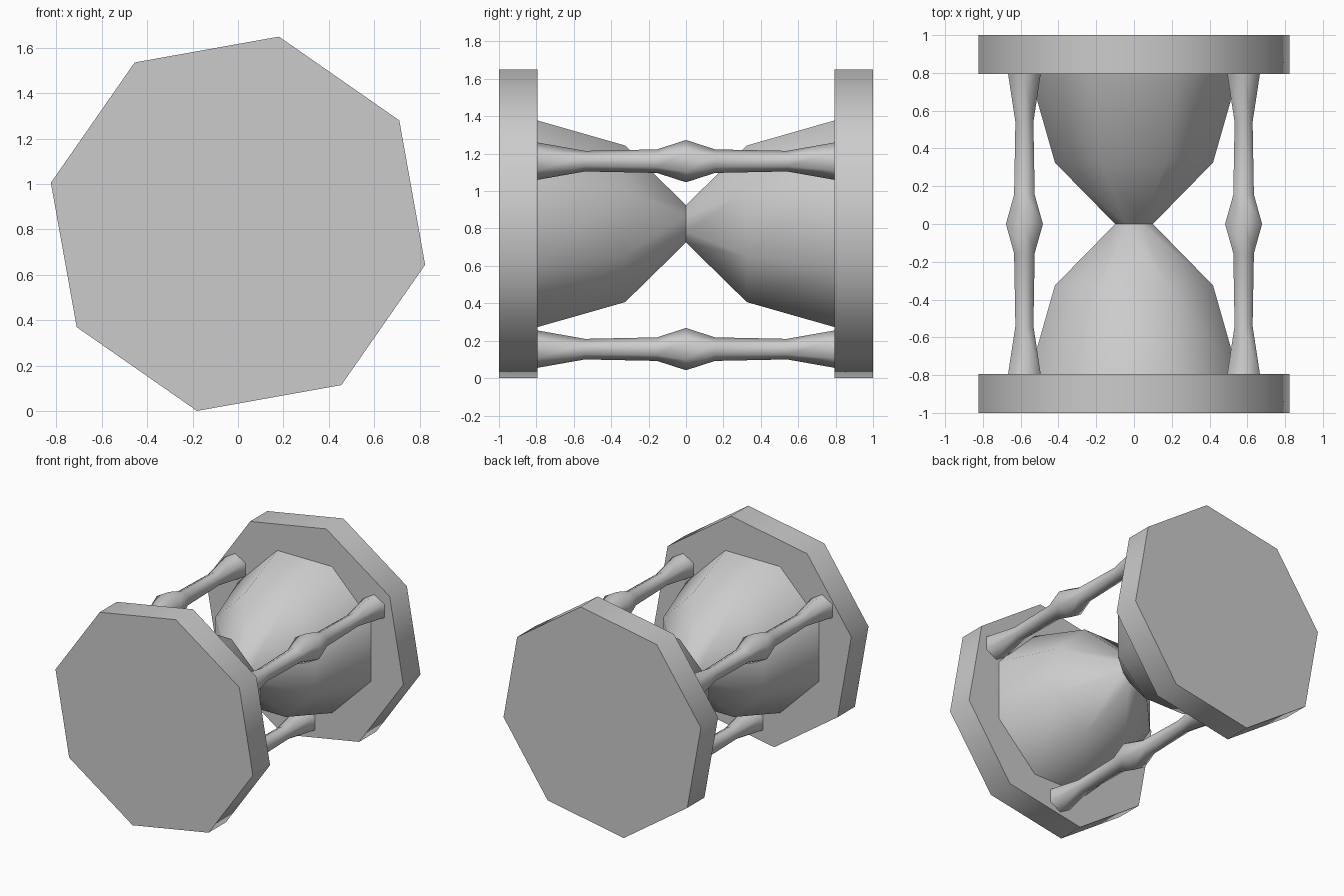
import bpy, bmesh
from math import cos, sin, radians, tau

if "Cube" in bpy.data.objects:
    bpy.data.objects.remove(bpy.data.objects["Cube"])

CZ = 0.825      # height of the hourglass axis, which runs along y
INNER = 0.795   # inner face of the end plates


def turned(name, profile, sides, phase, x=0.0, z=CZ):
    """Low-poly turned solid along y from (y, radius) pairs."""
    bm = bmesh.new()
    rings = []
    for y, r in profile:
        angles = [radians(phase) + tau * i / sides for i in range(sides)]
        rings.append([bm.verts.new((r * cos(a), y, r * sin(a))) for a in angles])
    for a, b in zip(rings, rings[1:]):
        for i in range(sides):
            j = (i + 1) % sides
            bm.faces.new((a[i], a[j], b[j], b[i]))
    bm.faces.new(rings[0])
    bm.faces.new(rings[-1])
    bmesh.ops.recalc_face_normals(bm, faces=bm.faces)
    mesh = bpy.data.meshes.new(name)
    bm.to_mesh(mesh)
    bm.free()
    obj = bpy.data.objects.new(name, mesh)
    obj.location = (x, 0, z)
    bpy.context.collection.objects.link(obj)
    bpy.ops.object.select_all(action='DESELECT')
    obj.select_set(True)
    bpy.context.view_layer.objects.active = obj
    bpy.ops.object.shade_smooth_by_angle(angle=radians(62))
    return obj


def mirrored(half):
    """Mirror a half profile (starting at y = 0) to both sides."""
    return [(-y, r) for y, r in reversed(half[1:])] + half


# Octagonal end plates
turned("front_plate", [(-1, 0.844), (-INNER, 0.844)], 8, 32.65)
turned("back_plate", [(INNER, 0.844), (1, 0.844)], 8, 32.65)

# Glass: two bulbs meeting at a narrow neck
glass = [(0, 0.108), (0.325, 0.453), (INNER, 0.598)]
turned("glass_bulbs", mirrored(glass), 8, 22.5)

# Three turned hexagonal posts around the glass
post = [(0, 0.113), (0.155, 0.063), (0.54, 0.055), (INNER, 0.10)]
for name, deg in (("right_post", 30), ("left_post", 150), ("lower_post", 270)):
    a = radians(deg)
    turned(name, mirrored(post), 6, 30, 0.67 * cos(a), CZ + 0.67 * sin(a))
